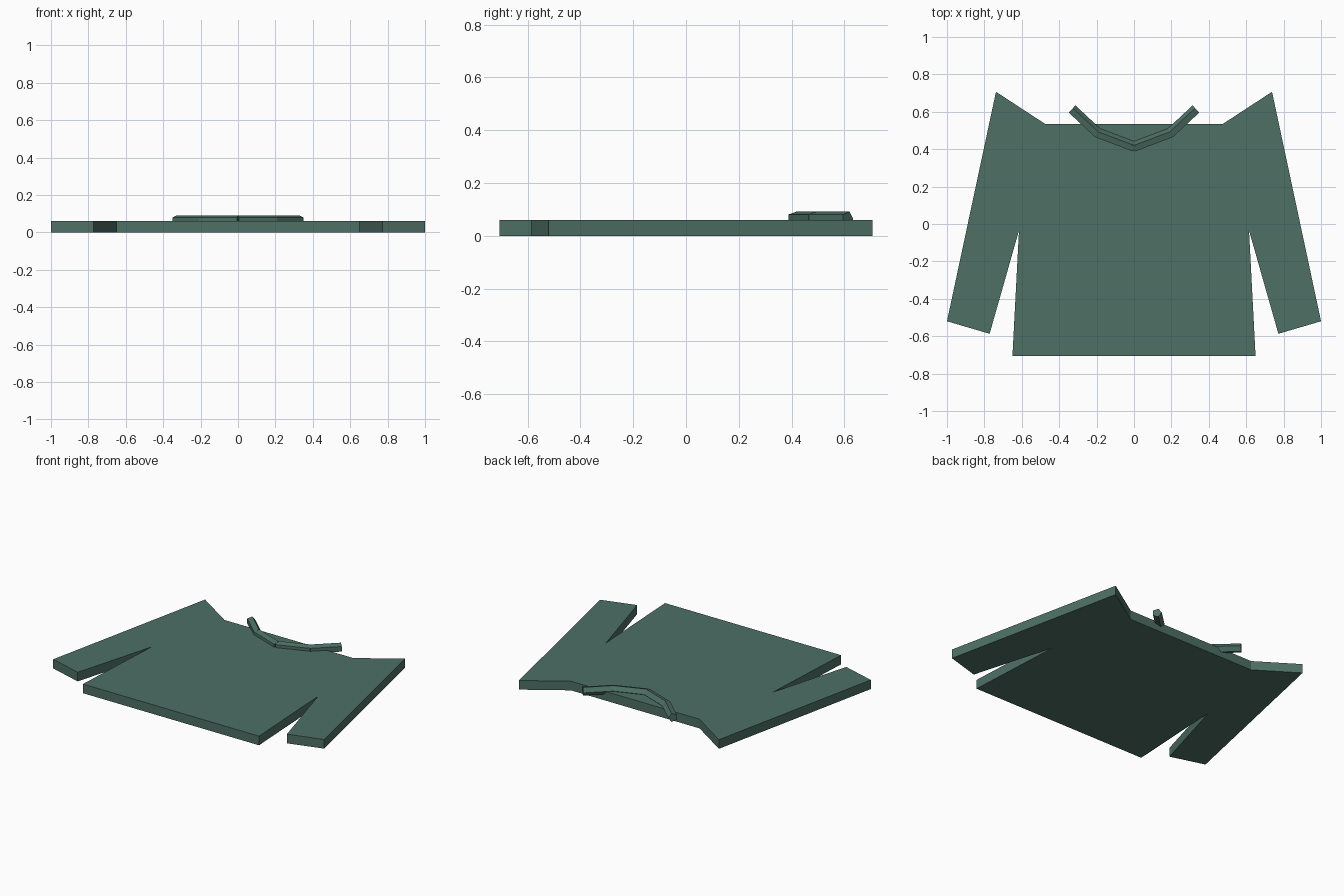
import bpy, bmesh, math
from mathutils import Vector

cube = bpy.data.objects.get("Cube")
if cube:
    bpy.data.objects.remove(cube)

green = bpy.data.materials.new("muted green cloth")
green.use_nodes = True
colour = (0.075, 0.16, 0.13, 1)
green.diffuse_color = colour
green.node_tree.nodes["Principled BSDF"].inputs["Base Color"].default_value = colour

THICK = 0.061


def prism(name, ring, offset):
    """Extrude a closed ring of points along an offset."""
    bm = bmesh.new()
    face = bm.faces.new([bm.verts.new(p) for p in ring])
    ext = bmesh.ops.extrude_face_region(bm, geom=[face], use_keep_orig=True)
    moved = [g for g in ext["geom"] if isinstance(g, bmesh.types.BMVert)]
    bmesh.ops.translate(bm, verts=moved, vec=offset)
    bmesh.ops.recalc_face_normals(bm, faces=bm.faces)
    mesh = bpy.data.meshes.new(name)
    bm.to_mesh(mesh)
    bm.free()
    mesh.materials.append(green)
    obj = bpy.data.objects.new(name, mesh)
    bpy.context.collection.objects.link(obj)
    return obj


# Flat sweater: half outline from shoulder to hem, mirrored
half = [(0.475, 0.535), (0.738, 0.707), (1, -0.52),
        (0.772, -0.587), (0.615, -0.035), (0.65, -0.707)]
outline = half + [(-x, y) for x, y in reversed(half)]
prism("sweater_body", [(x, y, 0) for x, y in outline], Vector((0, 0, THICK)))

# Collar: five-sided bars along a V-shaped neckline
RADIUS, OVERLAP = 0.029, 0.004
path = [Vector(p) for p in ((0, 0.411, 0.064), (0.196, 0.485, 0.064), (0.33, 0.61, 0.064))]
for side, label in ((1, "left"), (-1, "right")):
    points = [Vector((side * p.x, p.y, p.z)) for p in path]
    for a, b, part in zip(points, points[1:], ("front", "end")):
        along = (b - a).normalized()
        inward = Vector((-along.y, along.x, 0)) * side
        ring = []
        for i in range(5):
            t = math.tau * i / 5
            ring.append(a - along * OVERLAP + RADIUS * (inward * math.cos(t) + Vector((0, 0, math.sin(t)))))
        prism(f"collar_{part}_{label}", ring, b - a + along * OVERLAP * 2)
